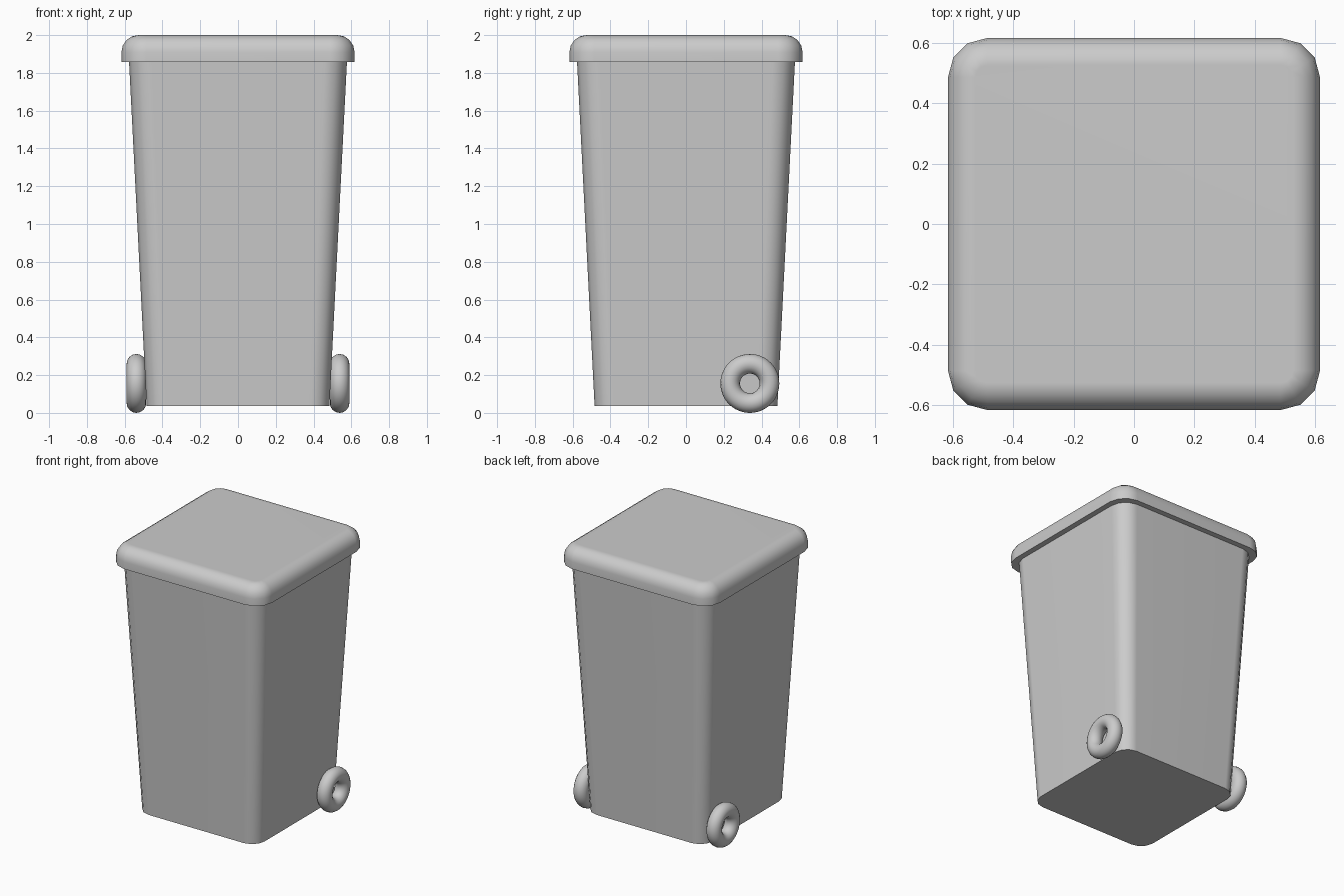
import bpy, bmesh
from math import sin, cos, pi, radians

if "Cube" in bpy.data.objects:
    bpy.data.objects.remove(bpy.data.objects["Cube"])


def ring(half, radius, z, segs=3):
    """Rounded square outline at height z."""
    pts = []
    for q, (sx, sy) in enumerate([(1, 1), (-1, 1), (-1, -1), (1, -1)]):
        for i in range(segs + 1):
            a = q * pi / 2 + i * pi / 2 / segs
            c = half - radius
            pts.append((sx * c + radius * cos(a), sy * c + radius * sin(a), z))
    return pts


def finish(obj):
    bpy.ops.object.select_all(action='DESELECT')
    obj.select_set(True)
    bpy.context.view_layer.objects.active = obj
    bpy.ops.object.shade_smooth_by_angle(angle=radians(40))


def loft(name, rings):
    """Closed skin through a stack of outlines."""
    bm = bmesh.new()
    loops = [[bm.verts.new(p) for p in r] for r in rings]
    n = len(loops[0])
    for lo, hi in zip(loops, loops[1:]):
        for i in range(n):
            j = (i + 1) % n
            bm.faces.new((lo[i], lo[j], hi[j], hi[i]))
    bm.faces.new(loops[0][::-1])
    bm.faces.new(loops[-1])
    mesh = bpy.data.meshes.new(name)
    bm.to_mesh(mesh)
    bm.free()
    obj = bpy.data.objects.new(name, mesh)
    bpy.context.collection.objects.link(obj)
    finish(obj)
    mod = obj.modifiers.new("weighted_normals", 'WEIGHTED_NORMAL')
    mod.keep_sharp = True
    return obj


# Tapered bin body
loft("bin_body", [ring(0.484, 0.10, 0.037), ring(0.577, 0.12, 1.862)])

# Overhanging lid with a rounded upper edge
R = 0.09
lid = [ring(0.617, 0.13, 1.858)]
for k in range(5):
    a = k * pi / 8
    inset = R * (1 - cos(a))
    lid.append(ring(0.617 - inset, 0.13 - inset, 2.0 - R + R * sin(a)))
loft("lid", lid)

# Ring-shaped wheels at the rear
for side, label in ((1, "right"), (-1, "left")):
    bpy.ops.mesh.primitive_torus_add(
        major_radius=0.104, minor_radius=0.052, major_segments=48,
        minor_segments=16, location=(side * 0.538, 0.338, 0.156),
        rotation=(0, pi / 2, 0))
    wheel = bpy.context.object
    wheel.name = label + "_wheel"
    finish(wheel)
